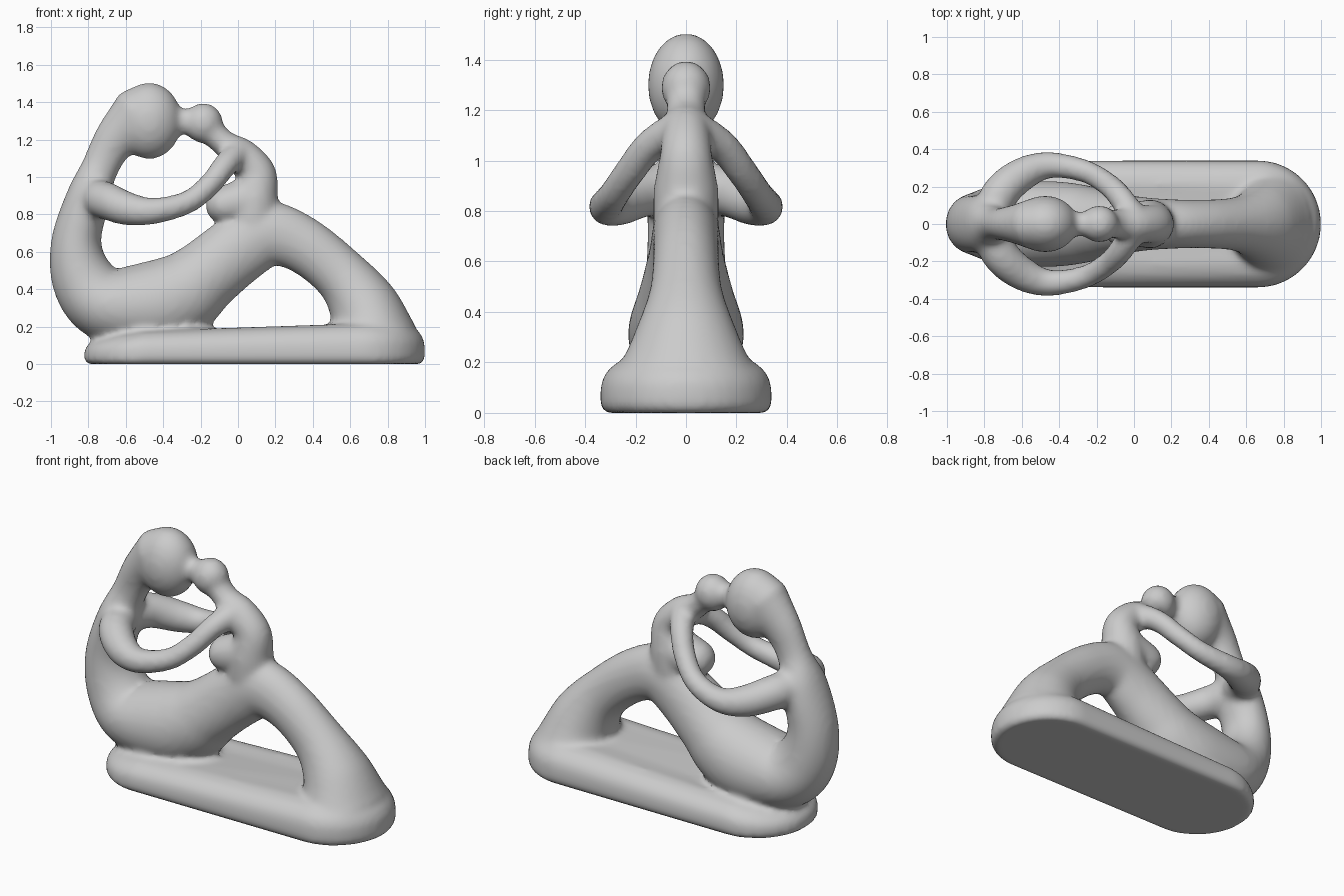
import bpy, bmesh, math
from mathutils import Vector, Matrix

cube = bpy.data.objects.get("Cube")
if cube:
    bpy.data.objects.remove(cube)

SIDES = 28
parts = []

stone = bpy.data.materials.new("pale_grey_stone")
stone.use_nodes = True
GREY = (0.6, 0.6, 0.6, 1)
stone.diffuse_color = GREY
stone.node_tree.nodes["Principled BSDF"].inputs["Base Color"].default_value = GREY


def finish(name, bm):
    for v in bm.verts:
        v.co.z = max(v.co.z, 0)  # nothing dips under the plinth
    bmesh.ops.recalc_face_normals(bm, faces=bm.faces)
    mesh = bpy.data.meshes.new(name)
    bm.to_mesh(mesh)
    bm.free()
    obj = bpy.data.objects.new(name, mesh)
    bpy.context.collection.objects.link(obj)
    parts.append(obj)


def loft(name, rings):
    """Skin a list of equal rings and close both ends."""
    bm = bmesh.new()
    loops = [[bm.verts.new(p) for p in ring] for ring in rings]
    for a, b in zip(loops, loops[1:]):
        for i in range(len(a)):
            j = (i + 1) % len(a)
            bm.faces.new((a[i], a[j], b[j], b[i]))
    bm.faces.new(loops[0])
    bm.faces.new(loops[-1])
    finish(name, bm)


def spline(keys, steps=8):
    """Catmull-Rom through keys of (x, y, z, radius, side radius)."""
    ext = [keys[0]] + keys + [keys[-1]]
    out = []
    for i in range(1, len(ext) - 2):
        for s in range(steps):
            t = s / steps
            out.append([0.5 * (2 * b + (c - a) * t + (2 * a - 5 * b + 4 * c - d) * t * t
                               + (3 * b - a - 3 * c + d) * t ** 3)
                        for a, b, c, d in zip(*ext[i - 1:i + 3])])
    return out + [list(keys[-1])]


def limb(name, keys):
    """Swept tube with elliptical sections and rounded ends."""
    pts = spline(keys)
    cen = [Vector(p[:3]) for p in pts]
    last = len(pts) - 1
    tan = [(cen[min(i + 1, last)] - cen[max(i - 1, 0)]).normalized() for i in range(last + 1)]
    secs = [(c, t, p[3], p[4]) for c, t, p in zip(cen, tan, pts)]

    def cap(sec, sign):
        c, t, r, w = sec
        return [(c + t * sign * r * math.sin(a), t, r * math.cos(a), w * math.cos(a))
                for a in (0.4, 0.8, 1.15, 1.45)]
    secs = cap(secs[0], -1)[::-1] + secs + cap(secs[-1], 1)
    rings = []
    for c, t, r, w in secs:
        side = (Vector((0, 1, 0)) - t * t.y).normalized()
        nrm = side.cross(t)
        angles = [2 * math.pi * k / SIDES for k in range(SIDES)]
        rings.append([c + side * w * math.cos(a) + nrm * r * math.sin(a) for a in angles])
    loft(name, rings)


def flat_limb(name, keys):
    limb(name, [(x, 0, z, r, w) for x, z, r, w in keys])


def ball(name, loc, size):
    bm = bmesh.new()
    bmesh.ops.create_uvsphere(bm, u_segments=SIDES, v_segments=16, radius=1,
                              matrix=Matrix.Translation(loc) @ Matrix.Diagonal((*size, 1)))
    finish(name, bm)


# Plinth: stacked rounded outlines, thinner toward the left end
rings = []
for z, inset in [(0, .02), (.025, 0), (.07, 0), (.12, .003), (.165, .025), (.2, .065), (.22, .13)]:
    ring = []
    for k in range(48):
        a = 2 * math.pi * (k + .5) / 48 - math.pi / 2
        mid = .66 if math.cos(a) > 0 else -.485
        r = .34 - inset
        x = mid + r * math.cos(a)
        thin = 1 - .35 * min(1, max(0, (-.2 - x) / .55))
        ring.append((x, r * math.sin(a), z * thin))
    rings.append(ring)
loft("plinth", rings)

# Adult: neck, back, hips, thigh, knee and lower leg in one sweep
flat_limb("adult_body", [
    (-.53, 1.31, .172, .14), (-.655, 1.2, .118, .098), (-.738, 1.05, .1, .09),
    (-.80, .89, .118, .15), (-.865, .65, .135, .155), (-.825, .45, .172, .175),
    (-.70, .32, .2, .22), (-.46, .315, .235, .23), (-.30, .375, .225, .215),
    (-.17, .475, .195, .185), (0, .61, .185, .15), (.16, .695, .175, .135),
    (.35, .635, .152, .13), (.55, .475, .15, .145), (.67, .31, .19, .205),
    (.72, .15, .235, .28)])
ball("adult_head", (-.475, 0, 1.3), (.175, .152, .205))

# Child: body, lap, head and the touch between the faces
flat_limb("child_body", [
    (-.18, 1.28, .08, .08), (-.08, 1.185, .07, .078), (.015, 1.115, .095, .095),
    (.10, 1.015, .105, .105), (.09, .89, .125, .128), (.08, .76, .13, .13)])
flat_limb("child_lap", [(-.07, .85, .105, .12), (.06, .88, .12, .125)])
ball("child_head", (-.185, 0, 1.288), (.105, .1, .108))
flat_limb("face_touch", [(-.42, 1.3, .07, .065), (-.2, 1.295, .07, .065)])

# Arms joining both figures, mirrored
arm = [(-.77, .03, .89, .1), (-.71, .17, .875, .1), (-.59, .27, .83, .09),
       (-.45, .315, .818, .071), (-.27, .285, .865, .062), (-.15, .22, .96, .062),
       (-.07, .14, 1.06, .066), (0, .03, 1.125, .075)]
for name, s in (("left_arm", 1), ("right_arm", -1)):
    limb(name, [(x, y * s, z, r, r) for x, y, z, r in arm])

# Fuse the parts into one softly blended carving
bpy.ops.object.select_all(action='DESELECT')
for obj in parts:
    obj.select_set(True)
bpy.context.view_layer.objects.active = parts[0]
bpy.ops.object.join()
carving = bpy.context.view_layer.objects.active
carving.name = "embracing_figures"

fuse = carving.modifiers.new("fuse", 'REMESH')
fuse.mode = 'VOXEL'
fuse.voxel_size = .018
soften = carving.modifiers.new("soften", 'SMOOTH')
soften.factor = .5
soften.iterations = 10
for mod in (fuse.name, soften.name):
    bpy.ops.object.modifier_apply(modifier=mod)

carving.data.materials.clear()
carving.data.materials.append(stone)

# Seat the carving on the ground
lowest = min(v.co.z for v in carving.data.vertices)
carving.data.transform(Matrix.Translation((0, 0, -lowest)))
bpy.ops.object.shade_smooth_by_angle(angle=math.radians(40))
